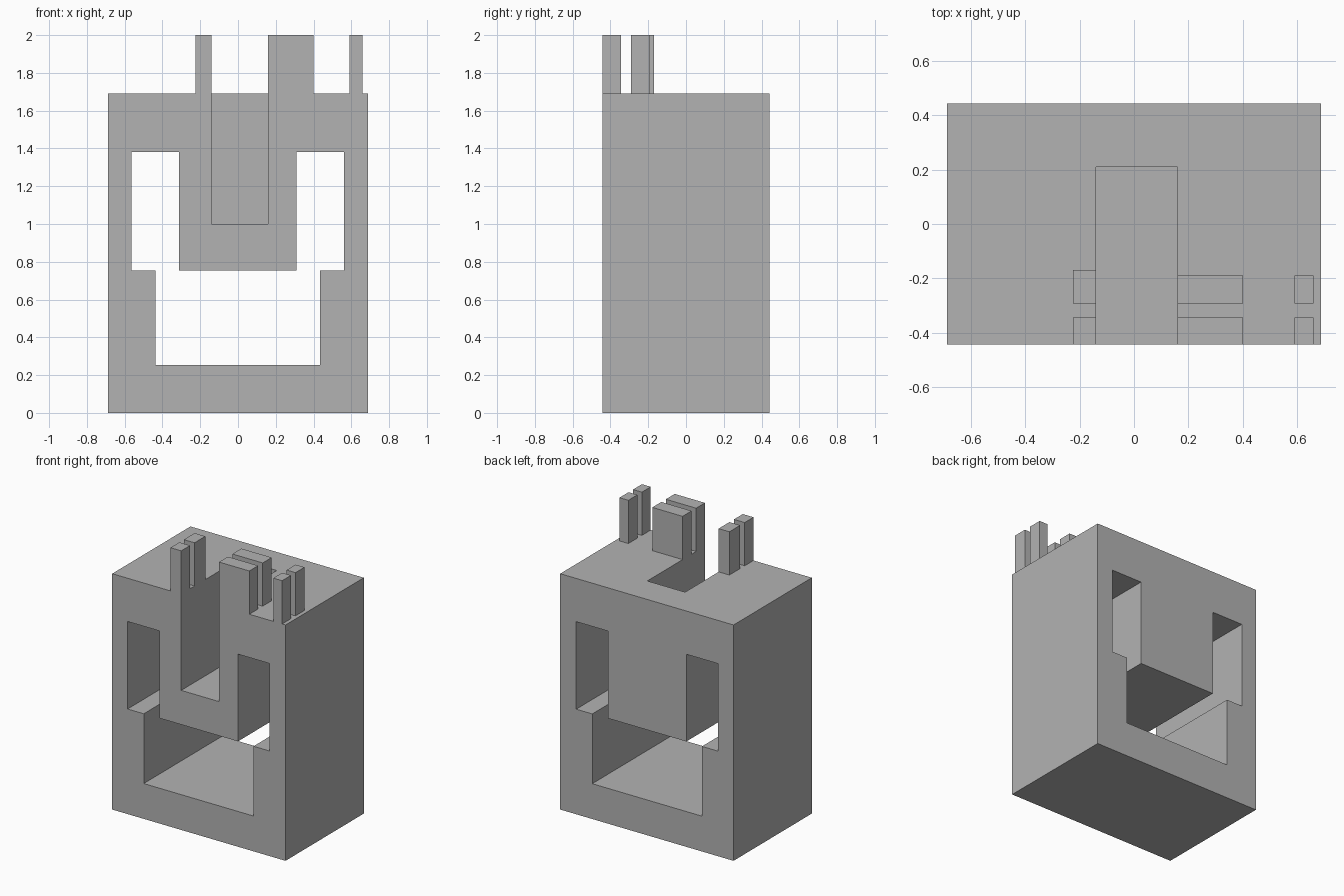
import bpy
import bmesh

cube = bpy.data.objects.get("Cube")
if cube:
    bpy.data.objects.remove(cube, do_unlink=True)

# Single plain grey
grey = bpy.data.materials.new("plain_grey")
grey.use_nodes = True
colour = (0.45, 0.45, 0.45, 1)
grey.diffuse_color = colour
grey.node_tree.nodes["Principled BSDF"].inputs["Base Color"].default_value = colour


def prism(name, outline, y0, y1):
    """Extrude an x-z outline from y0 back to y1."""
    bm = bmesh.new()
    face = bm.faces.new([bm.verts.new((x, y0, z)) for x, z in outline])
    moved = bmesh.ops.extrude_face_region(bm, geom=[face])["geom"]
    verts = [v for v in moved if isinstance(v, bmesh.types.BMVert)]
    bmesh.ops.translate(bm, verts=verts, vec=(0, y1 - y0, 0))
    bmesh.ops.recalc_face_normals(bm, faces=bm.faces)
    mesh = bpy.data.meshes.new(name)
    bm.to_mesh(mesh)
    bm.free()
    mesh.materials.append(grey)
    obj = bpy.data.objects.new(name, mesh)
    bpy.context.collection.objects.link(obj)
    return obj


def box(name, x0, x1, y0, y1, z0, z1):
    return prism(name, [(x0, z0), (x1, z0), (x1, z1), (x0, z1)], y0, y1)


def cut(target, cutter):
    mod = target.modifiers.new("cut", 'BOOLEAN')
    mod.operation = 'DIFFERENCE'
    mod.solver = 'EXACT'
    mod.object = cutter
    cutter.hide_render = True
    bpy.context.view_layer.objects.active = target
    bpy.ops.object.modifier_apply(modifier=mod.name)
    bpy.data.objects.remove(cutter, do_unlink=True)


FRONT, BACK, DECK, TOP = -0.443, 0.443, 1.69, 2.0

# Main block
body = box("body", -0.687, 0.687, FRONT, BACK, 0, DECK)

# U-shaped tunnel running front to back, leaving a hanging block
tunnel = [(-0.437, 0.253), (0.433, 0.253), (0.433, 0.753), (0.56, 0.753),
          (0.56, 1.38), (0.31, 1.38), (0.31, 0.755), (-0.313, 0.755),
          (-0.313, 1.38), (-0.565, 1.38), (-0.565, 0.753), (-0.437, 0.753)]
cut(body, prism("tunnel_cutter", tunnel, FRONT - 0.1, BACK + 0.1))

# Slot open to the front and the top
SLOT_L, SLOT_R = -0.14, 0.16
cut(body, box("slot_cutter", SLOT_L, SLOT_R, FRONT - 0.1, 0.21, 1.0, DECK + 0.1))

# Pairs of posts on the deck: name, x range, back of the rear post
for name, x0, x1, rear in (("right", -0.225, SLOT_L, -0.17),
                           ("middle", SLOT_R, 0.40, -0.19),
                           ("left", 0.59, 0.66, -0.19)):
    box(name + "_front_post", x0, x1, FRONT, -0.343, DECK, TOP)
    box(name + "_rear_post", x0, x1, -0.292, rear, DECK, TOP)
